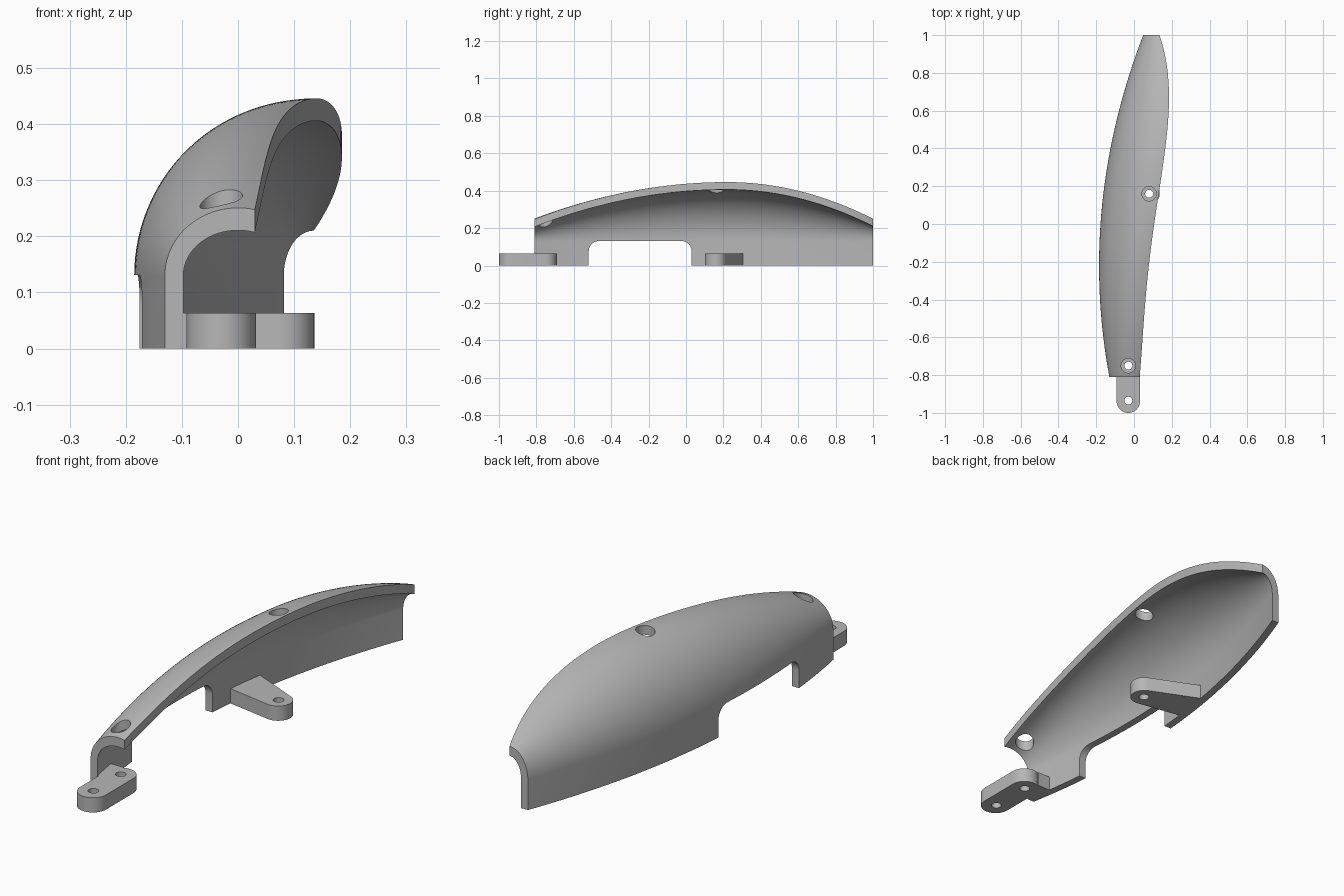
import bpy, bmesh, math

cube = bpy.data.objects.get("Cube")
if cube:
    bpy.data.objects.remove(cube, do_unlink=True)

grey = bpy.data.materials.new("plain grey")
grey.use_nodes = True
GREY = (0.47, 0.47, 0.47, 1)
grey.diffuse_color = GREY
grey.node_tree.nodes["Principled BSDF"].inputs["Base Color"].default_value = GREY

BASE = 0.13      # height where the skirt becomes the dome
WALL = 0.033     # wall thickness at the side
ROOF = 0.04      # wall thickness at the crest
TAB = 0.063      # thickness of the mounting tabs
FRONT, BACK = -0.81, 1.0
FIXINGS = [(-0.03, -0.75), (0.08, 0.16)]


def make_object(name, bm):
    bmesh.ops.recalc_face_normals(bm, faces=bm.faces[:])
    mesh = bpy.data.meshes.new(name)
    bm.to_mesh(mesh)
    bm.free()
    mesh.materials.append(grey)
    obj = bpy.data.objects.new(name, mesh)
    bpy.context.collection.objects.link(obj)
    return obj


def circle(x, y, r, n=48):
    return [(x + r * math.cos(2 * math.pi * i / n), y + r * math.sin(2 * math.pi * i / n))
            for i in range(n)]


def prism(name, points, place, low, high):
    """Extrude a closed outline; place(u, v, w) maps it into space."""
    bm = bmesh.new()
    ends = [[bm.verts.new(place(u, v, w)) for u, v in points] for w in (low, high)]
    for ring in ends:
        bm.faces.new(ring)
    n = len(points)
    for i in range(n):
        j = (i + 1) % n
        bm.faces.new((ends[0][i], ends[0][j], ends[1][j], ends[1][i]))
    return make_object(name, bm)


def upright(u, v, w):
    return (u, v, w)


def sideways(u, v, w):
    return (w, u, v)


def cut(obj, cutter):
    cutter.hide_render = True
    mod = obj.modifiers.new("cut", 'BOOLEAN')
    mod.operation = 'DIFFERENCE'
    mod.solver = 'EXACT'
    mod.object = cutter
    bpy.context.view_layer.objects.active = obj
    bpy.ops.object.modifier_apply(modifier=mod.name)
    bpy.data.objects.remove(cutter, do_unlink=True)


def drill(obj, x, y, r):
    cut(obj, prism("drill", circle(x, y, r), upright, -0.2, 0.8))


def smooth(obj):
    bpy.ops.object.select_all(action='DESELECT')
    obj.select_set(True)
    bpy.context.view_layer.objects.active = obj
    bpy.ops.object.shade_smooth_by_angle(angle=math.radians(30))


# Plan and side curves of the cover
def side_edge(y):
    return -0.185 + 0.157 * (y + 0.22) ** 2


RIM = [(-0.81, 0.03), (-0.3, 0.07), (0.2, 0.137), (0.69, 0.185), (1.0, 0.135)]


def rim_edge(y):
    total = 0
    for i, (a, x) in enumerate(RIM):
        for j, (b, _) in enumerate(RIM):
            if i != j:
                x *= (y - b) / (a - b)
        total += x
    return total


def crest_height(y):
    return 0.446 - (0.184 if y < 0.22 else 0.322) * (y - 0.22) ** 2


def arch(y, side, roof, steps=28):
    """Skirt foot, then elliptical arch up to the rim."""
    rim = rim_edge(y)
    centre = rim - 0.03 * max(0, (0.2 - y) / 1.01)
    a = centre - side_edge(y) - side
    b = crest_height(y) - roof - BASE
    stop = math.acos((rim - centre) / a)
    pts = [(centre - a, y, 0)]
    for i in range(steps + 1):
        t = math.pi + (stop - math.pi) * i / steps
        pts.append((centre + a * math.cos(t), y, BASE + b * math.sin(t)))
    return pts


# Cover shell with skirt
bm = bmesh.new()
rings = []
ROWS = 72
for k in range(ROWS + 1):
    y = FRONT + (BACK - FRONT) * k / ROWS
    outline = arch(y, 0, 0) + arch(y, WALL, ROOF)[::-1]
    rings.append([bm.verts.new(p) for p in outline])
n = len(rings[0])
for r0, r1 in zip(rings, rings[1:]):
    for i in range(n):
        j = (i + 1) % n
        bm.faces.new((r0[i], r0[j], r1[j], r1[i]))
# End faces as strips between outer and inner arch
for ring in (rings[0], rings[-1]):
    for i in range(n // 2 - 1):
        bm.faces.new((ring[i], ring[i + 1], ring[n - 2 - i], ring[n - 1 - i]))
cover = make_object("cover_shell", bm)

# Notch with rounded upper corners in the skirt
y0, y1, top, rad = -0.52, 0.03, 0.131, 0.055
notch = [(y0, -0.1), (y1, -0.1)]
for cy, start in ((y1 - rad, 0), (y0 + rad, math.pi / 2)):
    for i in range(11):
        t = start + math.pi / 2 * i / 10
        notch.append((cy + rad * math.cos(t), top - rad + rad * math.sin(t)))
cut(cover, prism("notch", notch, sideways, -0.4, 0.4))

# Access holes above the fixings
for x, y in FIXINGS:
    drill(cover, x, y, 0.038)
smooth(cover)


# Mounting tabs: flat hulls around discs and corners
def tab(name, discs, corners, holes):
    bm = bmesh.new()
    outline = list(corners)
    for x, y, r in discs:
        outline += circle(x, y, r)
    for x, y in outline:
        for z in (0, TAB):
            bm.verts.new((x, y, z))
    hull = bmesh.ops.convex_hull(bm, input=bm.verts[:])
    spare = {g for g in hull["geom_interior"] + hull["geom_unused"]
             if isinstance(g, bmesh.types.BMVert)}
    bmesh.ops.delete(bm, geom=list(spare), context='VERTS')
    bmesh.ops.dissolve_limit(bm, angle_limit=0.01, verts=bm.verts[:], edges=bm.edges[:])
    obj = make_object(name, bm)
    for x, y in holes:
        drill(obj, x, y, 0.021)
    smooth(obj)


tab("front_tongue", [(-0.03, -0.938, 0.062), (-0.03, -0.752, 0.062)], [],
    [(-0.03, -0.935), FIXINGS[0]])
tab("front_tongue_web", [],
    [(-0.115, -0.808), (-0.057, -0.808), (-0.057, -0.692), (-0.13, -0.692)], [])
tab("side_bracket", [(0.078, 0.16, 0.058)], [(-0.145, 0.14), (-0.12, 0.31)],
    [FIXINGS[1]])
